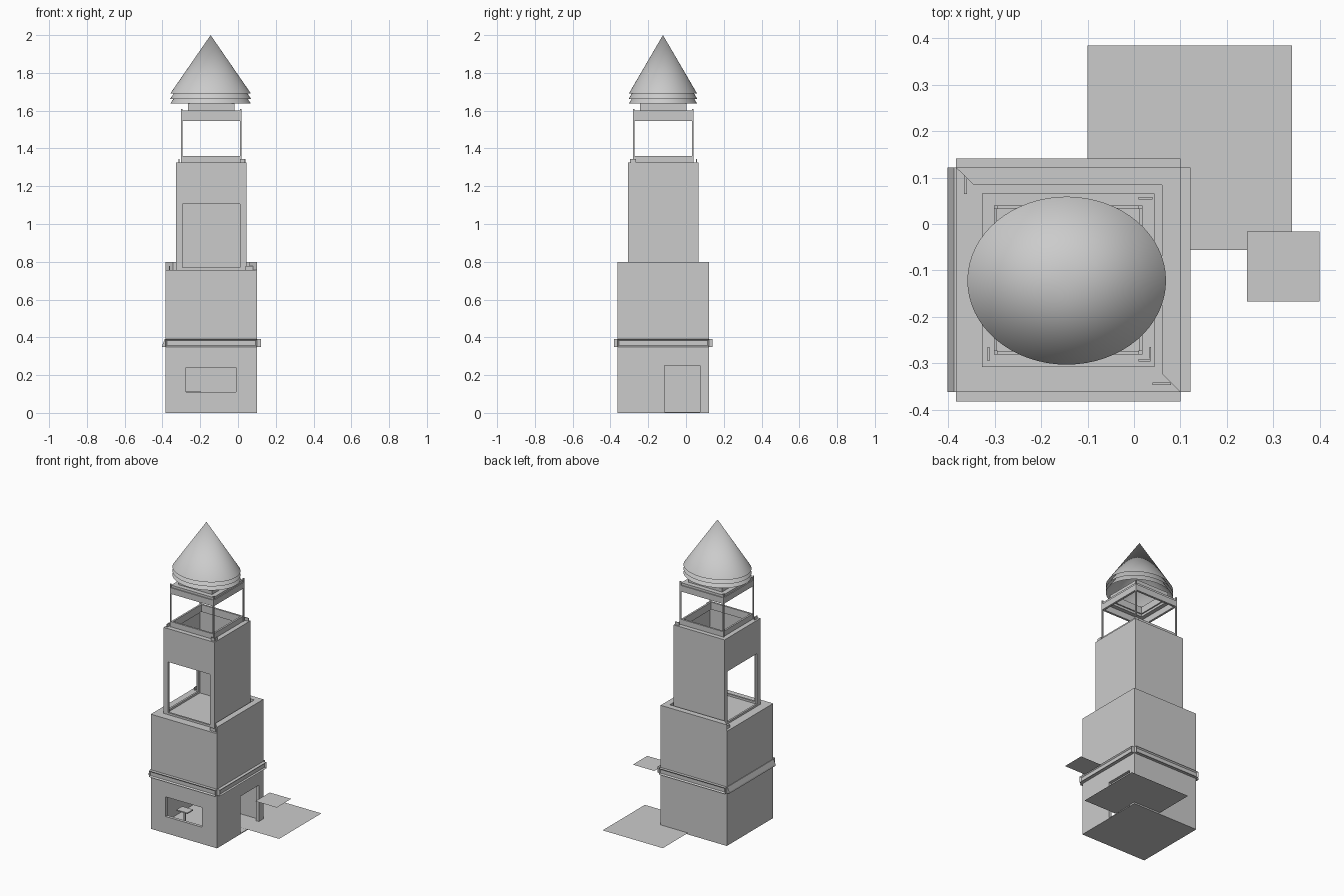
import bpy, bmesh, math
from mathutils import Matrix

if "Cube" in bpy.data.objects:
    bpy.data.objects.remove(bpy.data.objects["Cube"])


def mesh_object(name, bm):
    me = bpy.data.meshes.new(name)
    bm.to_mesh(me)
    bm.free()
    ob = bpy.data.objects.new(name, me)
    bpy.context.collection.objects.link(ob)
    return ob


def box(name, x0, x1, y0, y1, z0, z1):
    bm = bmesh.new()
    m = Matrix.Translation(((x0 + x1) / 2, (y0 + y1) / 2, (z0 + z1) / 2)) @ \
        Matrix.Diagonal((x1 - x0, y1 - y0, z1 - z0, 1))
    bmesh.ops.create_cube(bm, size=1, matrix=m)
    return mesh_object(name, bm)


def cut(ob, *bounds):
    cutter = box("cutter", *bounds)
    cutter.hide_render = True
    mod = ob.modifiers.new("cut", 'BOOLEAN')
    mod.operation = 'DIFFERENCE'
    mod.solver = 'EXACT'
    mod.object = cutter
    bpy.context.view_layer.objects.active = ob
    bpy.ops.object.modifier_apply(modifier=mod.name)
    bpy.data.objects.remove(cutter)


def prism(name, pts, axis, lo, hi):
    # extrude a 2D outline along y or z
    bm = bmesh.new()
    vs = [bm.verts.new((a, lo, b) if axis == 'y' else (a, b, lo)) for a, b in pts]
    f = bm.faces.new(vs)
    r = bmesh.ops.extrude_face_region(bm, geom=[f])
    d = (0, hi - lo, 0) if axis == 'y' else (0, 0, hi - lo)
    bmesh.ops.translate(bm, vec=d, verts=[v for v in r['geom'] if isinstance(v, bmesh.types.BMVert)])
    bmesh.ops.recalc_face_normals(bm, faces=bm.faces)
    return mesh_object(name, bm)


def ring(name, x0, x1, y0, y1, z0, z1, t):
    ob = box(name, x0, x1, y0, y1, z0, z1)
    cut(ob, x0 + t, x1 - t, y0 + t, y1 - t, z0 - .05, z1 + .05)
    return ob


def sheet(name, x0, x1, y0, y1, z):
    bm = bmesh.new()
    bm.faces.new([bm.verts.new(p) for p in ((x0, y0, z), (x1, y0, z), (x1, y1, z), (x0, y1, z))])
    return mesh_object(name, bm)


# lower storey: hollow, front window, right door
X0, X1, Y0, Y1 = -.384, .10, -.362, .122
lower = box("lower_storey", X0, X1, Y0, Y1, 0, .757)
cut(lower, X0 + .02, X1 - .02, Y0 + .02, Y1 - .02, .005, .74)
cut(lower, -.275, -.01, Y0 - .05, Y0 + .05, .11, .24)
cut(lower, X1 - .05, X1 + .05, -.115, .075, .005, .25)

# mitred parapet on the back and right edges
prism("terrace_parapet", [(X0, Y1), (X1, Y1), (X1, Y0), (.06, -.322), (.06, .084), (-.345, .084)],
      'z', .757, .80)

# belt moulding with a recessed groove in each straight side
for name, b, n in (("front_belt", (X0, X1, -.382, Y0, .35, .39), (0, -1, 0)),
                   ("back_belt", (X0, X1, Y1, .141, .35, .39), (0, 1, 0)),
                   ("right_belt", (X1, .122, Y0, Y1, .35, .39), (1, 0, 0))):
    belt = box(name, *b)
    bm = bmesh.new()
    bm.from_mesh(belt.data)
    bm.normal_update()
    face = [f for f in bm.faces if sum(a * c for a, c in zip(f.normal, n)) > .9]
    bmesh.ops.inset_region(bm, faces=face, thickness=.011)
    bmesh.ops.translate(bm, vec=[-.008 * c for c in n], verts=face[0].verts)
    bm.to_mesh(belt.data)
    bm.free()
prism("left_belt", [(X0, .35), (-.402, .35), (-.400, .36), (-.388, .39), (X0, .39)], 'y', Y0, Y1)

# entrance floor and canopy sheets
sheet("entrance_floor", -.10, .34, -.056, .385, .01)
sheet("entrance_canopy", .243, .40, -.167, -.016, .275)

# small table inside
box("table_top", -.275, -.195, -.25, -.19, .105, .112)
box("table_leg", -.241, -.229, -.226, -.214, .005, .105)

# middle storey: open on front and left, open shaft on top
A0, A1, B0, B1 = -.328, .044, -.308, .066
mid = box("middle_storey", A0, A1, B0, B1, .757, 1.325)
cut(mid, A0 + .012, A1 - .012, B0 + .012, B1 - .012, .75, 1.312)
cut(mid, -.285, .001, -.265, .025, 1.2, 1.4)
cut(mid, -.295, .01, B0 - .05, B0 + .03, .77, 1.105)
cut(mid, A0 - .05, A0 + .03, -.275, .033, .77, 1.105)
ring("gallery_parapet", -.297, .013, -.277, .037, 1.325, 1.36, .012)

# belfry posts
for x in (-.302, .010):
    for y in (-.281, .032):
        box("belfry_post", x, x + .008, y, y + .008, 1.325, 1.61)

# belfry frame, roof ledge and neck
ring("belfry_frame", -.302, .018, -.281, .040, 1.545, 1.585, .014)
ring("belfry_ledge", -.296, .012, -.275, .034, 1.585, 1.60, .035)
ring("roof_neck", -.265, -.019, -.244, .003, 1.60, 1.645, .012)

# corner railing stubs
for x0, x1, y0, y1, z in ((-.366, -.360, .065, .105, .757), (.04, .08, -.347, -.341, .757),
                          (.01, .04, .053, .058, 1.325), (-.316, -.311, -.295, -.265, 1.325),
                          (.01, .036, -.296, -.291, 1.325), (.033, .037, -.29, -.265, 1.325)):
    box("railing_stub", x0, x1, y0, y1, z, z + .02)

# stacked open elliptical roof cones
for zb in (1.637, 1.663, 1.690):
    bm = bmesh.new()
    m = Matrix.Translation((-.145, -.122, zb + .155)) @ Matrix.Diagonal((.214, .181, .31, 1))
    bmesh.ops.create_cone(bm, cap_ends=False, segments=64, radius1=1, radius2=0, depth=1, matrix=m)
    bmesh.ops.remove_doubles(bm, verts=bm.verts, dist=1e-5)
    for f in bm.faces:
        f.smooth = True
    mesh_object("roof_cone", bm)
